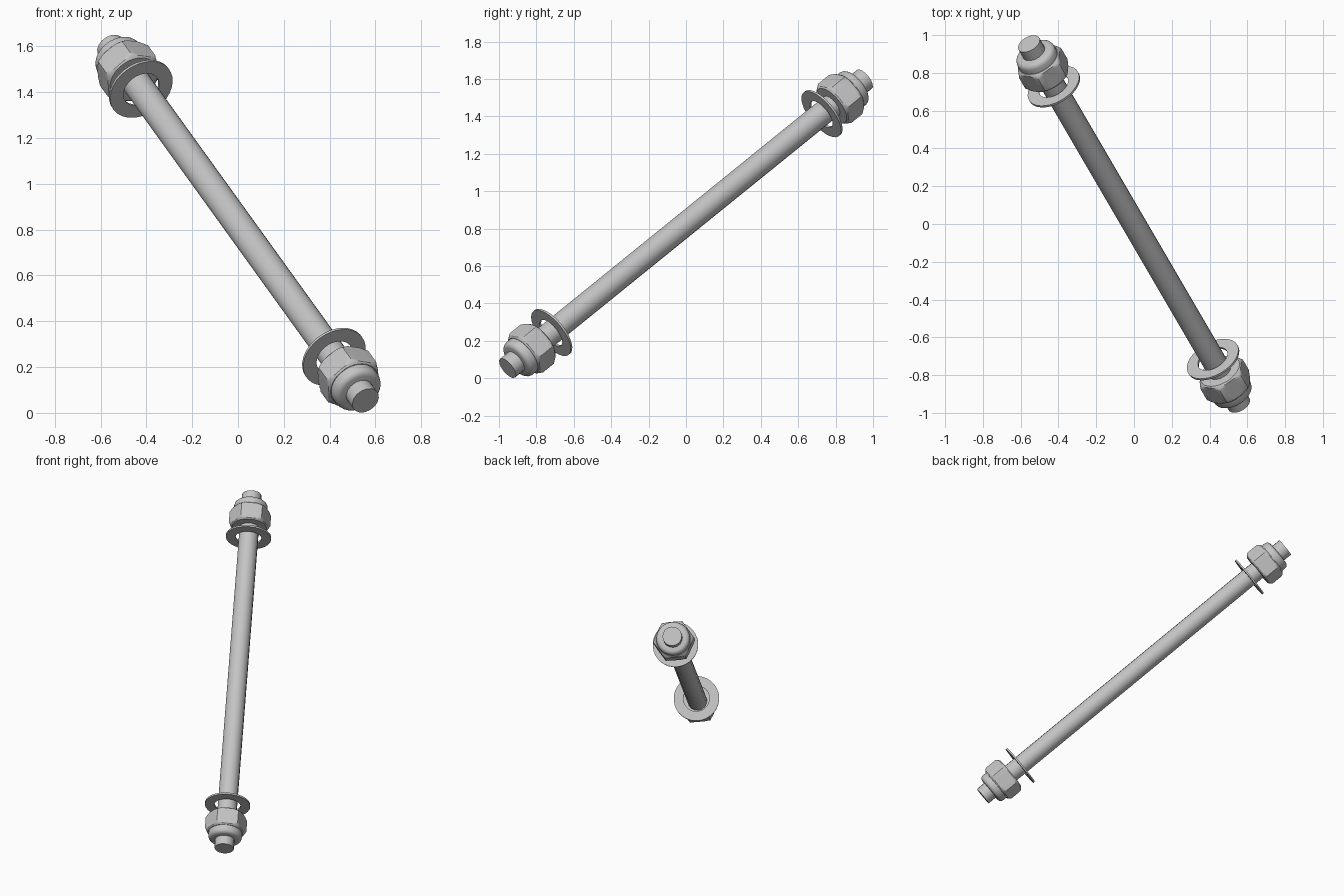
import bpy, bmesh, math
from mathutils import Matrix, Vector

cube = bpy.data.objects.get("Cube")
if cube:
    bpy.data.objects.remove(cube, do_unlink=True)

# Single steel colour
steel = bpy.data.materials.new("steel_grey")
steel.use_nodes = True
COLOUR = (0.55, 0.55, 0.55, 1)
steel.diffuse_color = COLOUR
steel.node_tree.nodes["Principled BSDF"].inputs["Base Color"].default_value = COLOUR

# Frame whose local Z runs along the tilted rod
axis = Vector((-0.413, 0.708, 0.573)).normalized()
side = Vector((0, 0, 1)).cross(axis).normalized()
up = axis.cross(side)
frame = Matrix((side, up, axis)).transposed().to_4x4()
frame.translation = (0, 0, 0.826)

HALF = 1.348          # half the rod length
ROD_R = 0.064
APOTHEM = 0.119       # nut centre to flat
TURN = math.radians(8)


def hex_radius(angle):
    """Distance from the centre to the hexagon outline."""
    return APOTHEM / math.cos(angle % (math.pi / 3) - math.pi / 6)


def lathe(name, profile, segments, closed=False, hexagonal=False):
    """Revolve (position, radius) pairs about the rod axis."""
    bm = bmesh.new()
    rings = []
    for t, r in profile:
        ring = []
        for i in range(segments):
            a = 2 * math.pi * i / segments
            rad = min(r, hex_radius(a)) if hexagonal else r
            ring.append(bm.verts.new((rad * math.cos(a + TURN), rad * math.sin(a + TURN), t)))
        rings.append(ring)
    pairs = list(zip(rings, rings[1:]))
    if closed:
        pairs.append((rings[-1], rings[0]))
    else:
        bm.faces.new(rings[0])
        bm.faces.new(rings[-1])
    for low, high in pairs:
        for i in range(segments):
            j = (i + 1) % segments
            bm.faces.new((low[i], low[j], high[j], high[i]))
    bmesh.ops.recalc_face_normals(bm, faces=bm.faces)
    bm.transform(frame)
    mesh = bpy.data.meshes.new(name)
    bm.to_mesh(mesh)
    bm.free()
    mesh.materials.append(steel)
    obj = bpy.data.objects.new(name, mesh)
    bpy.context.collection.objects.link(obj)
    bpy.ops.object.select_all(action="DESELECT")
    obj.select_set(True)
    bpy.context.view_layer.objects.active = obj
    bpy.ops.object.shade_smooth_by_angle(angle=math.radians(28))
    return obj


# Long rod
lathe("rod", [(-HALF, ROD_R), (HALF, ROD_R)], 16)

# Washer, chamfered nut and rounded locking collar at each end
nut = [(1.10, 0.114), (1.108, 0.124), (1.116, 0.132), (1.124, 0.14),
       (1.206, 0.14), (1.214, 0.132), (1.222, 0.124), (1.23, 0.114)]
collar = [(1.22, 0.111), (1.258, 0.111), (1.271, 0.107), (1.28, 0.098), (1.284, 0.086)]
for label, sign, seat in (("upper", 1, 1.027), ("lower", -1, 1.014)):
    washer = [(seat - 0.006, 0.086), (seat - 0.006, 0.15),
              (seat + 0.006, 0.15), (seat + 0.006, 0.086)]
    lathe(label + "_washer", [(sign * t, r) for t, r in washer], 32, closed=True)
    lathe(label + "_nut", [(sign * t, r) for t, r in nut], 48, hexagonal=True)
    lathe(label + "_collar", [(sign * t, r) for t, r in collar], 32)
